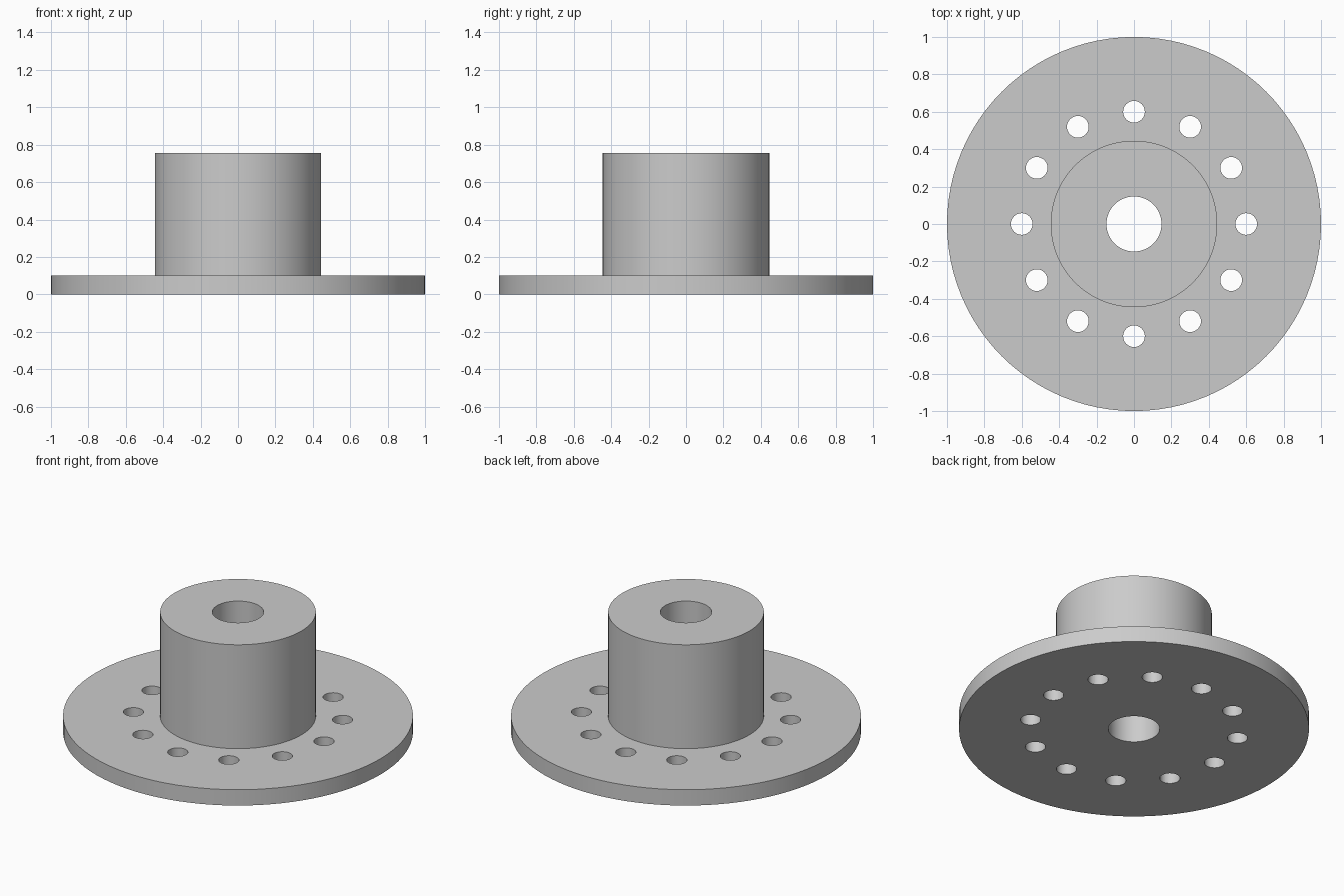
import bpy
import bmesh
from math import cos, sin, tau, radians
from mathutils import Matrix

SEGMENTS = 96
BOLT_COUNT = 12
BOLT_CIRCLE = 0.6
BOLT_RADIUS = 0.058

default = bpy.data.objects.get("Cube")
if default:
    bpy.data.objects.remove(default, do_unlink=True)

# Plain grey metal
metal = bpy.data.materials.new("grey_metal")
metal.use_nodes = True
grey = (0.6, 0.6, 0.6, 1.0)
metal.diffuse_color = grey
metal.node_tree.nodes["Principled BSDF"].inputs["Base Color"].default_value = grey


def make_object(name, bm):
    bmesh.ops.recalc_face_normals(bm, faces=bm.faces)
    mesh = bpy.data.meshes.new(name)
    bm.to_mesh(mesh)
    bm.free()
    mesh.materials.append(metal)
    obj = bpy.data.objects.new(name, mesh)
    bpy.context.collection.objects.link(obj)
    return obj


def lathe(name, profile):
    """Revolve a closed (radius, height) profile around the z axis."""
    bm = bmesh.new()
    rings = []
    for i in range(SEGMENTS):
        a = tau * i / SEGMENTS
        rings.append([bm.verts.new((r * cos(a), r * sin(a), z)) for r, z in profile])
    n = len(profile)
    for i, ring in enumerate(rings):
        following = rings[(i + 1) % SEGMENTS]
        for j in range(n):
            k = (j + 1) % n
            bm.faces.new((ring[j], following[j], following[k], ring[k]))
    return make_object(name, bm)


# Flange and hub with a through bore, as one turned body
flanged_hub = lathe("flanged_hub", [
    (0.147, 0.0), (1.0, 0.0), (1.0, 0.1),
    (0.445, 0.1), (0.445, 0.755), (0.147, 0.755),
])

# Cutters for the ring of bolt holes
bm = bmesh.new()
for i in range(BOLT_COUNT):
    a = tau * i / BOLT_COUNT
    place = Matrix.Translation((BOLT_CIRCLE * cos(a), BOLT_CIRCLE * sin(a), 0.05))
    bmesh.ops.create_cone(bm, cap_ends=True, segments=32, radius1=BOLT_RADIUS,
                          radius2=BOLT_RADIUS, depth=0.3, matrix=place)
cutter = make_object("bolt_hole_cutter", bm)
cutter.hide_render = True

# Drill the holes, then discard the cutter
drill = flanged_hub.modifiers.new("bolt_holes", 'BOOLEAN')
drill.operation = 'DIFFERENCE'
drill.solver = 'EXACT'
drill.object = cutter
bpy.ops.object.select_all(action='DESELECT')
flanged_hub.select_set(True)
bpy.context.view_layer.objects.active = flanged_hub
bpy.ops.object.modifier_apply(modifier=drill.name)
bpy.data.objects.remove(cutter, do_unlink=True)

# Smooth walls, crisp rims
bpy.ops.object.shade_smooth_by_angle(angle=radians(30))
